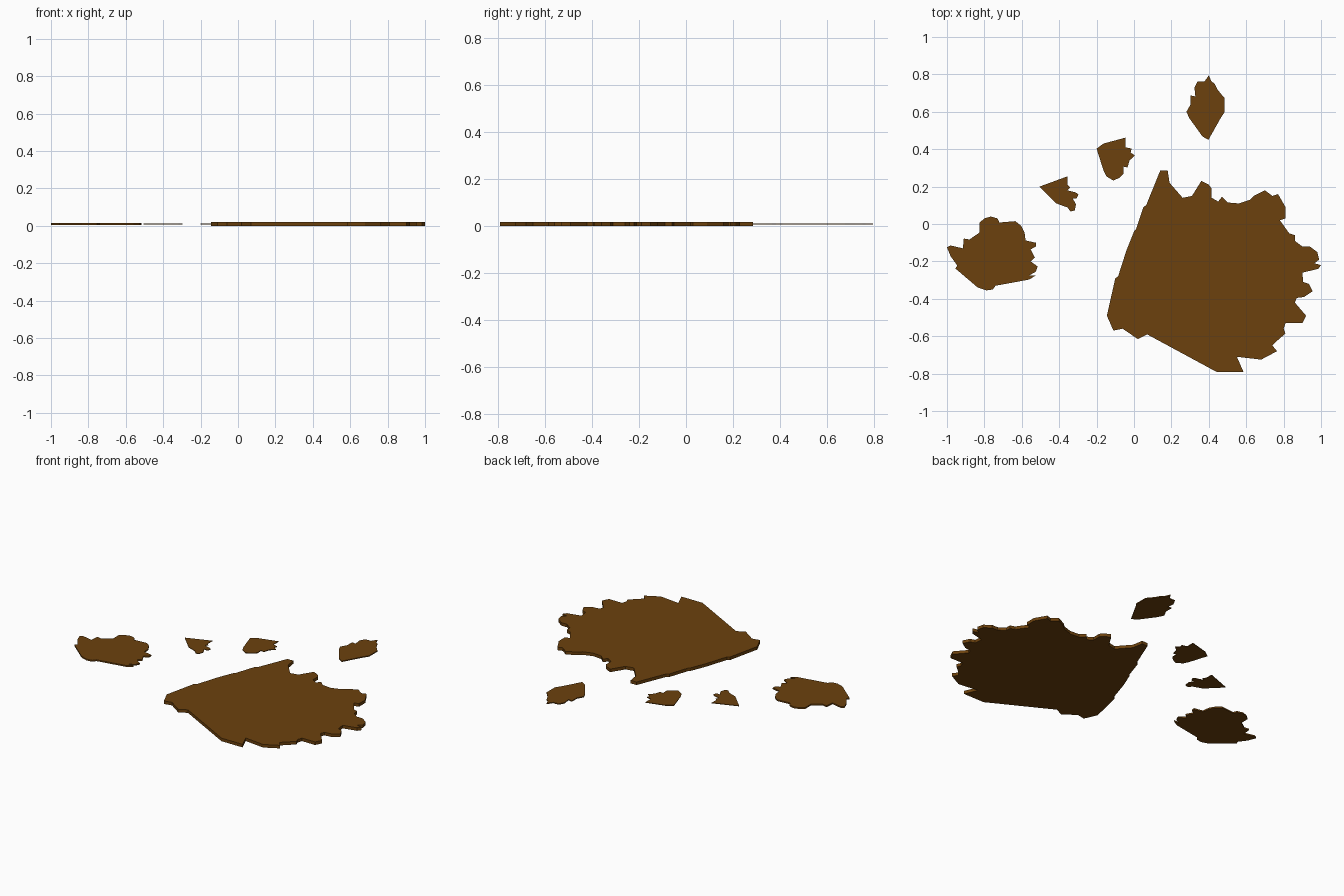
import bpy, bmesh

brown = bpy.data.materials.new("mud_brown")
brown.diffuse_color = (0.15, 0.053, 0.004, 1)

MID_Z = 0.0095  # all slabs share the same middle height


def slab(name, outline, thickness):
    """Extrude a closed top-view outline into a flat slab centred on MID_Z."""
    bm = bmesh.new()
    low = MID_Z - thickness / 2
    face = bm.faces.new([bm.verts.new((x, y, low)) for x, y in outline])
    ext = bmesh.ops.extrude_face_region(bm, geom=[face])
    top = [v for v in ext["geom"] if isinstance(v, bmesh.types.BMVert)]
    bmesh.ops.translate(bm, verts=top, vec=(0, 0, thickness))
    bmesh.ops.recalc_face_normals(bm, faces=bm.faces)
    bmesh.ops.triangulate(bm, faces=[f for f in bm.faces if len(f.verts) > 4])
    mesh = bpy.data.meshes.new(name)
    bm.to_mesh(mesh)
    bm.free()
    mesh.materials.append(brown)
    bpy.context.collection.objects.link(bpy.data.objects.new(name, mesh))


# Large ragged patch
slab("large_patch", [
    (0.14, 0.285), (0.18, 0.285), (0.19, 0.22), (0.26, 0.14), (0.31, 0.15),
    (0.36, 0.23), (0.40, 0.21), (0.415, 0.19), (0.415, 0.14), (0.45, 0.12),
    (0.47, 0.145), (0.50, 0.115), (0.56, 0.11), (0.62, 0.13), (0.64, 0.15),
    (0.70, 0.18), (0.74, 0.15), (0.77, 0.16), (0.81, 0.09), (0.81, 0.03),
    (0.78, 0.02), (0.83, -0.05), (0.86, -0.06), (0.86, -0.09), (0.90, -0.12),
    (0.94, -0.12), (0.98, -0.15), (0.99, -0.19), (0.965, -0.21), (1.0, -0.22),
    (0.985, -0.24), (0.90, -0.26), (0.905, -0.31), (0.935, -0.32), (0.955, -0.36),
    (0.91, -0.39), (0.87, -0.395), (0.86, -0.42), (0.92, -0.49), (0.90, -0.53),
    (0.81, -0.53), (0.80, -0.56), (0.81, -0.585), (0.77, -0.62), (0.74, -0.65),
    (0.765, -0.68), (0.68, -0.725), (0.55, -0.71), (0.585, -0.79), (0.44, -0.79),
    (0.07, -0.59), (0.02, -0.615), (-0.06, -0.56), (-0.11, -0.57), (-0.145, -0.49),
    (-0.10, -0.29), (-0.085, -0.28), (-0.04, -0.14), (0.0, -0.04), (0.01, -0.03),
    (0.05, 0.09), (0.065, 0.10)], 0.019)

# Medium patch on the left
slab("medium_patch", [
    (-1.0, -0.125), (-0.98, -0.115), (-0.915, -0.13), (-0.91, -0.078),
    (-0.88, -0.083), (-0.825, -0.045), (-0.825, 0.008), (-0.80, 0.03),
    (-0.765, 0.04), (-0.73, 0.03), (-0.72, 0.008), (-0.635, 0.015),
    (-0.605, -0.008), (-0.585, -0.045), (-0.58, -0.088), (-0.525, -0.10),
    (-0.525, -0.12), (-0.553, -0.136), (-0.53, -0.18), (-0.553, -0.20),
    (-0.515, -0.227), (-0.525, -0.255), (-0.56, -0.275), (-0.525, -0.275),
    (-0.56, -0.297), (-0.74, -0.33), (-0.755, -0.35), (-0.79, -0.355),
    (-0.835, -0.34), (-0.955, -0.238), (-0.945, -0.222), (-0.98, -0.173)], 0.0085)

# Two small chips between the patches
slab("small_chip", [
    (-0.505, 0.20), (-0.355, 0.255), (-0.355, 0.21), (-0.34, 0.195),
    (-0.355, 0.18), (-0.31, 0.168), (-0.297, 0.157), (-0.307, 0.137),
    (-0.328, 0.137), (-0.31, 0.105), (-0.317, 0.072), (-0.34, 0.067),
    (-0.355, 0.088), (-0.415, 0.11)], 0.0036)

slab("middle_chip", [
    (-0.20, 0.403), (-0.163, 0.43), (-0.045, 0.462), (-0.045, 0.41),
    (-0.013, 0.403), (-0.018, 0.382), (0.005, 0.366), (-0.024, 0.34),
    (-0.035, 0.302), (-0.056, 0.307), (-0.056, 0.27), (-0.077, 0.248),
    (-0.11, 0.232), (-0.147, 0.254), (-0.163, 0.286)], 0.004)

# Leaf-shaped chip at the back right
slab("back_chip", [
    (0.28, 0.60), (0.302, 0.638), (0.302, 0.687), (0.328, 0.682),
    (0.323, 0.73), (0.34, 0.762), (0.377, 0.762), (0.40, 0.795),
    (0.414, 0.762), (0.43, 0.751), (0.446, 0.72), (0.468, 0.692),
    (0.483, 0.676), (0.483, 0.596), (0.462, 0.564), (0.398, 0.45),
    (0.366, 0.468), (0.297, 0.564)], 0.006)
